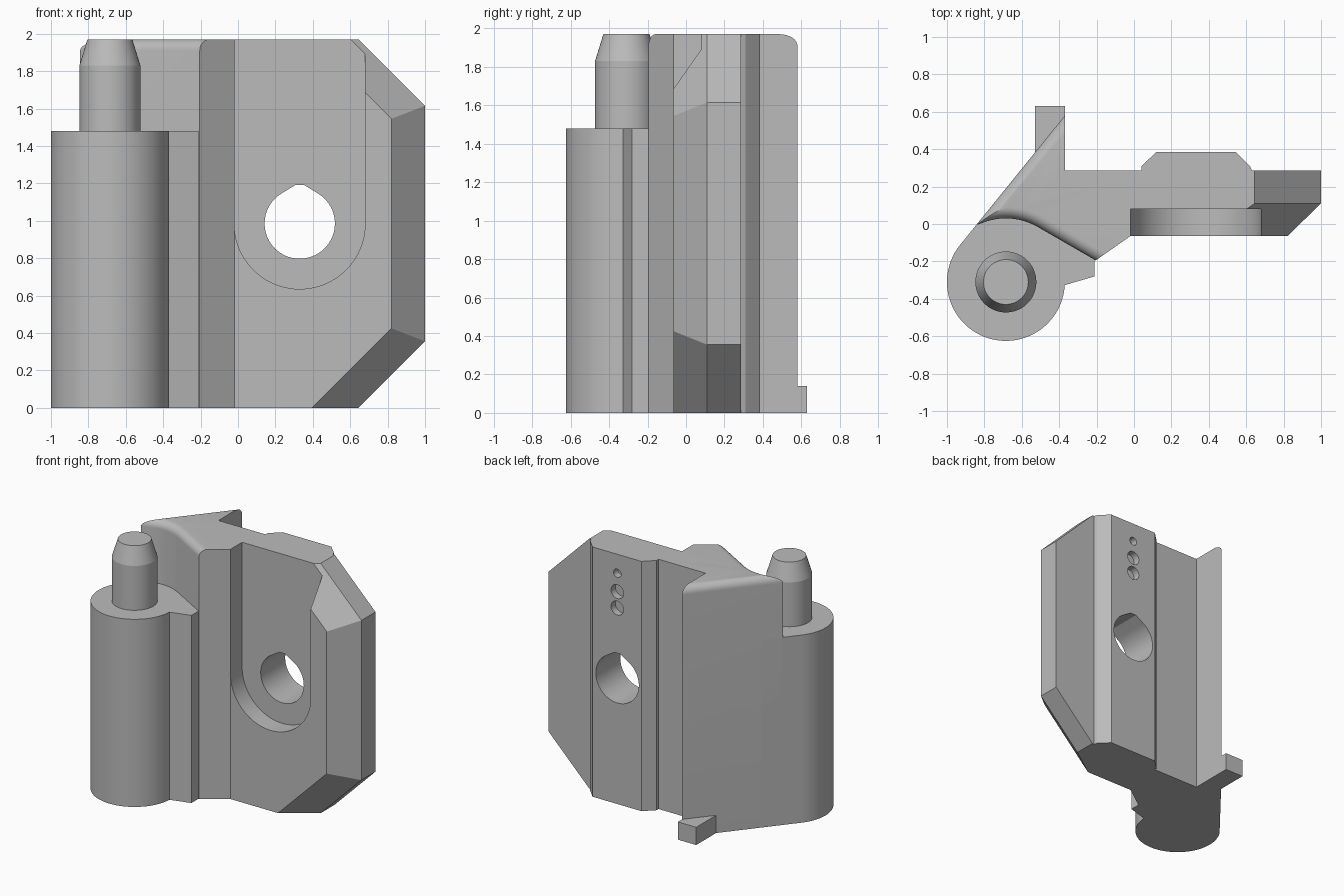
import bpy, bmesh
from math import radians, cos, sin
from mathutils import Vector

cube = bpy.data.objects.get("Cube")
if cube:
    bpy.data.objects.remove(cube)

grey = bpy.data.materials.new("plain grey")
grey.use_nodes = True
grey.diffuse_color = (0.5, 0.5, 0.5, 1)
grey.node_tree.nodes["Principled BSDF"].inputs["Base Color"].default_value = (0.5, 0.5, 0.5, 1)

HEIGHT = 1.97
BARREL_TOP = 1.48
AXIS = (-0.685, -0.31)      # hinge axis
EYE = (0.33, 0.985)         # bolt hole centre, x and z
RADIUS = 0.315
ROUND = 0.06


def arc(centre, r, start, end, steps):
    angles = [radians(start + (end - start) * i / steps) for i in range(steps + 1)]
    return [(centre[0] + r * cos(a), centre[1] + r * sin(a)) for a in angles]


def finish(name, bm):
    bmesh.ops.recalc_face_normals(bm, faces=bm.faces)
    mesh = bpy.data.meshes.new(name)
    bm.to_mesh(mesh)
    bm.free()
    mesh.materials.append(grey)
    obj = bpy.data.objects.new(name, mesh)
    bpy.context.collection.objects.link(obj)
    return obj


def prism(name, pts, lo, hi, axis="z", rounded=(), planes=()):
    """Extrude an outline; round chosen top edges and trim by planes."""
    bm = bmesh.new()
    place = (lambda p, h: (p[0], p[1], h)) if axis == "z" else (lambda p, h: (p[0], h, p[1]))
    low = [bm.verts.new(place(p, lo)) for p in pts]
    top = [bm.verts.new(place(p, hi)) for p in pts]
    n = len(pts)
    bm.faces.new(low)
    bm.faces.new(top)
    for i in range(n):
        j = (i + 1) % n
        bm.faces.new((low[i], low[j], top[j], top[i]))
    bmesh.ops.recalc_face_normals(bm, faces=bm.faces)
    if rounded:
        edges = [bm.edges.get((top[i], top[(i + 1) % n])) for i in rounded]
        bmesh.ops.bevel(bm, geom=edges, offset=ROUND, offset_type="OFFSET",
                        segments=8, profile=0.5, affect="EDGES")
    for point, normal in planes:
        cut = bmesh.ops.bisect_plane(bm, geom=bm.verts[:] + bm.edges[:] + bm.faces[:],
                                     plane_co=point, plane_no=normal, clear_outer=True)
        rim = [e for e in cut["geom_cut"] if isinstance(e, bmesh.types.BMEdge)]
        bmesh.ops.edgenet_fill(bm, edges=rim)
    return finish(name, bm)


def boolean(target, cutter, operation):
    mod = target.modifiers.new(cutter.name, "BOOLEAN")
    mod.operation = operation
    mod.solver = "EXACT"
    mod.object = cutter
    bpy.context.view_layer.objects.active = target
    bpy.ops.object.modifier_apply(modifier=mod.name)
    bpy.data.objects.remove(cutter)


# Slanted side, tangent to the barrel
side_start = Vector(arc(AXIS, RADIUS, 141, 141, 1)[0])
side_dir = Vector((sin(radians(39)), cos(radians(39))))


def on_side(x):
    return tuple(side_start + side_dir * ((x - side_start.x) / side_dir.x))


# Corner chamfers, mirrored from bottom to top
slope = 0.25 / 0.175
planes = []
for z, s in ((0, -1), (HEIGHT, 1)):
    corner = (0.645, 0.11, z)
    planes += [(corner, (1, 0, s)), (corner, (1, -slope, s))]

# Main plate with rear rib
outline = [on_side(-0.93), on_side(-0.37), (-0.37, 0.285), (0.04, 0.285), (0.04, 0.31),
           (0.12, 0.385), (0.545, 0.385), (0.62, 0.31), (0.63, 0.285), (1, 0.285),
           (1, 0.11), (0.82, -0.065), (-0.02, -0.065), (-0.242, -0.221)]
plate = prism("mounting_plate", outline, 0, HEIGHT, rounded=[0], planes=planes)

# Hollow beside the pin, with rounded top edge
hollow = arc(AXIS, 0.34, 60, 108, 16)
end = Vector(hollow[0]) + Vector((sin(radians(60)), -cos(radians(60)))) * 1.8
trim = [tuple(end)] + hollow + [(-1.3, -0.17), (-1.3, 1), (end.x, 1)]
boolean(plate, prism("hollow_trim", trim, -0.2, HEIGHT,
                     rounded=range(len(hollow) + 1)), "INTERSECT")

# U-shaped front recess
slot = arc(EYE, 0.35, 180, 360, 40) + [(EYE[0] + 0.35, 2.3), (EYE[0] - 0.35, 2.3)]
boolean(plate, prism("recess_cutter", slot, -0.4, 0.08, "y"), "DIFFERENCE")

# Bolt hole with peaked top
eye = arc(EYE, 0.188, 120, 420, 48) + [(EYE[0] + 0.025, 1.19), (EYE[0] - 0.025, 1.19)]
boolean(plate, prism("bolt_hole_cutter", eye, -0.4, 0.6, "y"), "DIFFERENCE")

# Small blind holes in the rib
for z, r in ((1.545, 0.055), (1.675, 0.055), (1.82, 0.033)):
    ring = arc((EYE[0], z), r, 0, 345, 23)
    boolean(plate, prism("blind_hole_cutter", ring, 0.33, 0.6, "y"), "DIFFERENCE")

# Hinge barrel with small side tab
barrel_outline = arc(AXIS, RADIUS, 141, 357, 48) + [
    (-0.21, -0.28), (-0.21, -0.192), (-0.45, 0), (-0.6, 0.08), on_side(-0.74)]
barrel = prism("hinge_barrel", barrel_outline, 0, BARREL_TOP)

# Hinge pin with tapered tip
bm = bmesh.new()
rings = [[bm.verts.new((x, y, z)) for x, y in arc(AXIS, r, 0, 352.5, 47)]
         for r, z in ((0.163, BARREL_TOP - 0.03), (0.163, 1.83), (0.12, HEIGHT))]
for a, b in zip(rings, rings[1:]):
    for i in range(len(a)):
        bm.faces.new((a[i - 1], a[i], b[i], b[i - 1]))
bm.faces.new(rings[0])
bm.faces.new(rings[-1])
pin = finish("hinge_pin", bm)

# Stop foot at the back
foot = prism("stop_foot", [(-0.53, 0.38), (-0.37, 0.38), (-0.37, 0.63), (-0.53, 0.63)], 0, 0.14)

# Smooth curves, sharp corners
for obj in (plate, barrel, pin, foot):
    bpy.ops.object.select_all(action="DESELECT")
    obj.select_set(True)
    bpy.context.view_layer.objects.active = obj
    bpy.ops.object.shade_smooth_by_angle(angle=radians(16))
